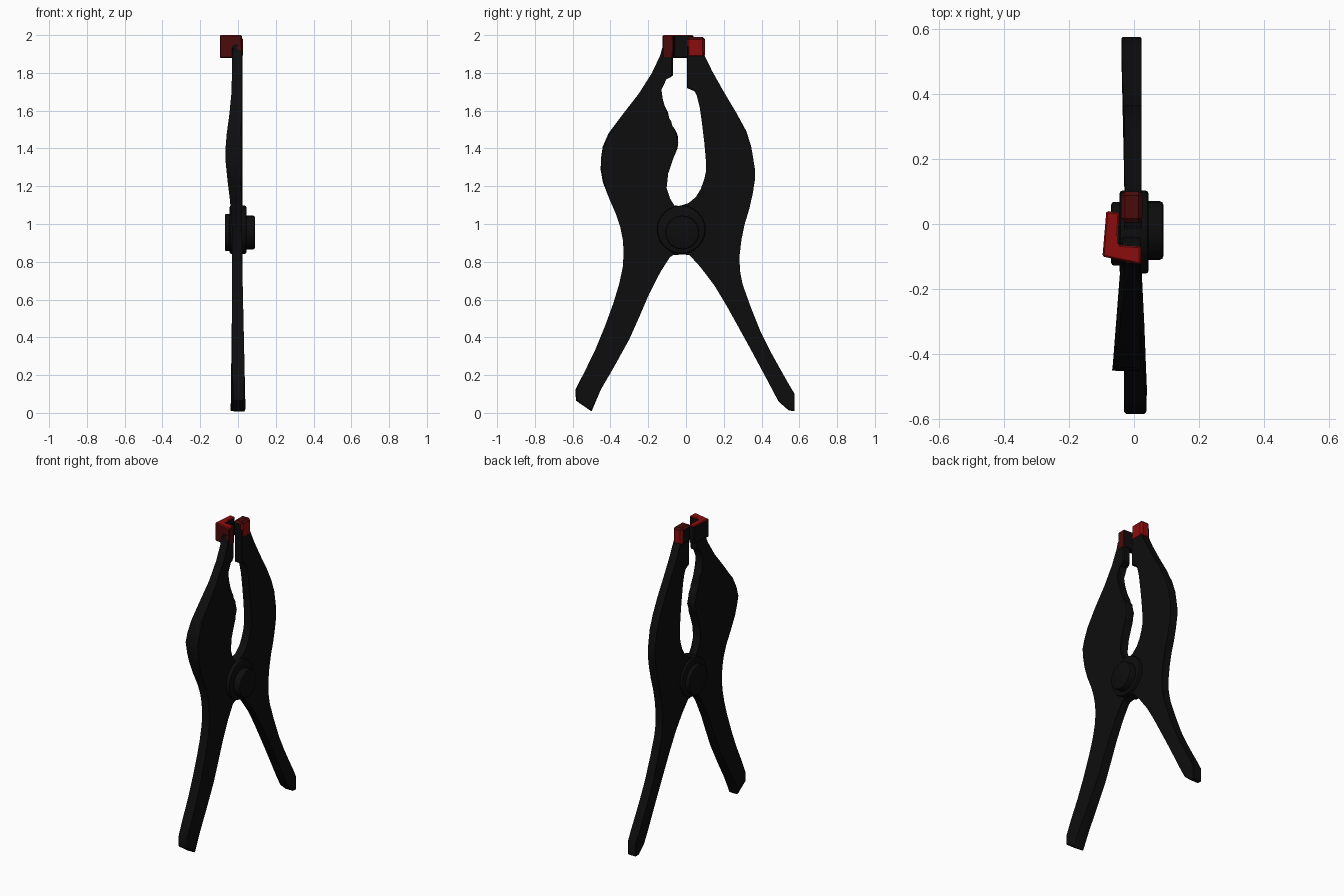
import bpy, bmesh, math
from mathutils import Vector, Matrix

if "Cube" in bpy.data.objects:
    bpy.data.objects.remove(bpy.data.objects["Cube"])


def material(name, rgb):
    m = bpy.data.materials.new(name)
    m.diffuse_color = (*rgb, 1)
    m.use_nodes = True
    m.node_tree.nodes["Principled BSDF"].inputs["Base Color"].default_value = m.diffuse_color
    return m


BLACK = material("black plastic", (0.004, 0.004, 0.004))
RED = material("red pad", (0.26, 0.004, 0.004))
DARK = material("worn dark red", (0.07, 0.003, 0.003))


def finish(name, bm, mats, rule=None):
    bmesh.ops.recalc_face_normals(bm, faces=bm.faces)
    if rule:
        for f in bm.faces:
            f.material_index = rule(f.normal, f.calc_center_median())
    me = bpy.data.meshes.new(name)
    bm.to_mesh(me)
    bm.free()
    ob = bpy.data.objects.new(name, me)
    bpy.context.collection.objects.link(ob)
    for m in mats:
        me.materials.append(m)
    bpy.ops.object.select_all(action='DESELECT')
    ob.select_set(True)
    bpy.context.view_layer.objects.active = ob
    bpy.ops.object.shade_smooth_by_angle(angle=math.radians(35))
    return ob


def smooth_run(pts, n=2):
    """Catmull-Rom through an open run of points."""
    p = [Vector(q) for q in pts]
    if len(p) < 3:
        return p
    p = [p[0]] + p + [p[-1]]
    out = []
    for i in range(1, len(p) - 2):
        a, b, c, d = p[i - 1:i + 3]
        for k in range(n):
            t = k / n
            out.append(0.5 * (2 * b + (c - a) * t + (2 * a - 5 * b + 4 * c - d) * t * t
                              + (3 * b - a - 3 * c + d) * t ** 3))
    return out + [p[-2]]


def arm(name, runs, x_range):
    loop = [q for r in runs for q in smooth_run(r)]
    bm = bmesh.new()
    lo = [bm.verts.new((x_range(q.x, q.y)[0], q.x, q.y)) for q in loop]
    hi = [bm.verts.new((x_range(q.x, q.y)[1], q.x, q.y)) for q in loop]
    bm.faces.new(lo)
    bm.faces.new(hi[::-1])
    rim = []
    for i in range(len(loop)):
        j = (i + 1) % len(loop)
        bm.faces.new((lo[i], hi[i], hi[j], lo[j]))
        rim += [bm.edges.get((lo[i], lo[j])), bm.edges.get((hi[i], hi[j]))]
    bmesh.ops.bevel(bm, geom=rim, offset=0.007, segments=1, affect='EDGES', clamp_overlap=True)
    bmesh.ops.triangulate(bm, faces=[f for f in bm.faces if len(f.verts) > 4])
    return finish(name, bm, [BLACK])


# Arm thickness across x
def left_x(y, z):
    swell = 0.037 * math.exp(-((z - 1.38) / 0.24) ** 2) * min(1, max(0, -y / 0.42))
    return -0.031 - swell, 0.02 + 0.02 * max(0, 1 - z / 0.9)


def right_x(y, z):
    return -0.029 - 0.01 * max(0, 1 - z / 0.8), 0.023


# Arm with the wide upper part and wavy inner edge
arm("left_arm", [
    [(-.122, 1.95), (-.13, 1.89), (-.25, 1.69), (-.41, 1.48), (-.45, 1.35), (-.44, 1.22), (-.37, 1.05),
     (-.335, .92), (-.335, .77), (-.385, .58), (-.48, .335), (-.585, .125)],
    [(-.583, .065), (-.5, .008)],
    [(-.45, .125), (-.30, .39), (-.195, .63), (-.09, .83)],
    [(-.07, .842), (.02, .842)],
    [(.05, .88), (.065, .97), (.04, 1.06), (-.01, 1.095)],
    [(-.065, 1.09), (-.11, 1.19), (-.07, 1.34), (-.045, 1.4), (-.042, 1.46), (-.058, 1.5), (-.085, 1.54),
     (-.095, 1.59), (-.13, 1.66), (-.13, 1.71), (-.11, 1.77), (-.07, 1.785)],
    [(-.07, 1.95)],
], left_x)

# Slimmer curved arm
arm("right_arm", [
    [(.085, 1.94), (.09, 1.9), (.2, 1.7), (.32, 1.49), (.357, 1.34), (.365, 1.235), (.335, 1.08),
     (.29, .92), (.285, .76), (.30, .68), (.395, .43), (.5, .23), (.575, .1)],
    [(.575, .01), (.545, .012)],
    [(.49, .06), (.40, .23), (.28, .45), (.15, .675), (.02, .84)],
    [(-.07, .842)],
    [(-.1, .88), (-.115, .97), (-.1, 1.05), (-.06, 1.09)],
    [(-.02, 1.095), (.055, 1.14), (.1, 1.235), (.105, 1.34), (.085, 1.53), (.06, 1.685), (.04, 1.705)],
    [(.005, 1.72), (.005, 1.94)],
], right_x)


# Pivot discs along x
def disc(name, x0, x1, r, y, z, bev):
    bm = bmesh.new()
    bmesh.ops.create_cone(bm, cap_ends=True, segments=24, radius1=r, radius2=r, depth=x1 - x0,
                          matrix=Matrix.Translation(((x0 + x1) / 2, y, z)) @ Matrix.Rotation(math.pi / 2, 4, 'Y'))
    rim = [e for e in bm.edges if abs(e.verts[0].co.x - e.verts[1].co.x) < 1e-5]
    bmesh.ops.bevel(bm, geom=rim, offset=bev, segments=2, profile=0.5, affect='EDGES')
    finish(name, bm, [BLACK])


disc("pivot_flange", -0.045, 0.045, 0.128, -0.025, 0.97, 0.01)
disc("pivot_cap", 0.0, 0.09, 0.09, -0.02, 0.955, 0.01)
disc("pivot_base", -0.07, 0.0, 0.098, -0.03, 0.955, 0.008)


# Jaw pads, red outside and on top, black on the gripping side
def prism(name, outline, z0, z1, rule, bev):
    bm = bmesh.new()
    f = bm.faces.new([bm.verts.new((x, y, z0)) for x, y in outline])
    ext = bmesh.ops.extrude_face_region(bm, geom=[f])["geom"]
    bmesh.ops.translate(bm, verts=[v for v in ext if isinstance(v, bmesh.types.BMVert)], vec=(0, 0, z1 - z0))
    bmesh.ops.bevel(bm, geom=bm.edges[:], offset=bev, segments=1, affect='EDGES')
    finish(name, bm, [BLACK, RED, DARK], rule)


def hook_rule(n, c):
    if n.z > 0.5:
        return 1
    if n.x > 0.5:
        return 2 if c.y < -0.07 else 0
    if n.y < -0.5:
        return 2 if c.z > 1.93 else 0
    return 0


def pad_rule(n, c):
    if n.z > 0.5:
        return 2
    return 1 if n.x > 0.5 or n.y > 0.4 else 0


prism("hooked_jaw_pad", [(.021, -.125), (.021, -.068), (-.05, -.064), (-.045, .035), (-.085, .04), (-.097, -.1)],
      1.88, 2.0, hook_rule, 0.005)
prism("straight_jaw_pad", [(-.04, .005), (.026, .005), (.026, .1), (-.04, .1)],
      1.88, 1.99, pad_rule, 0.012)
